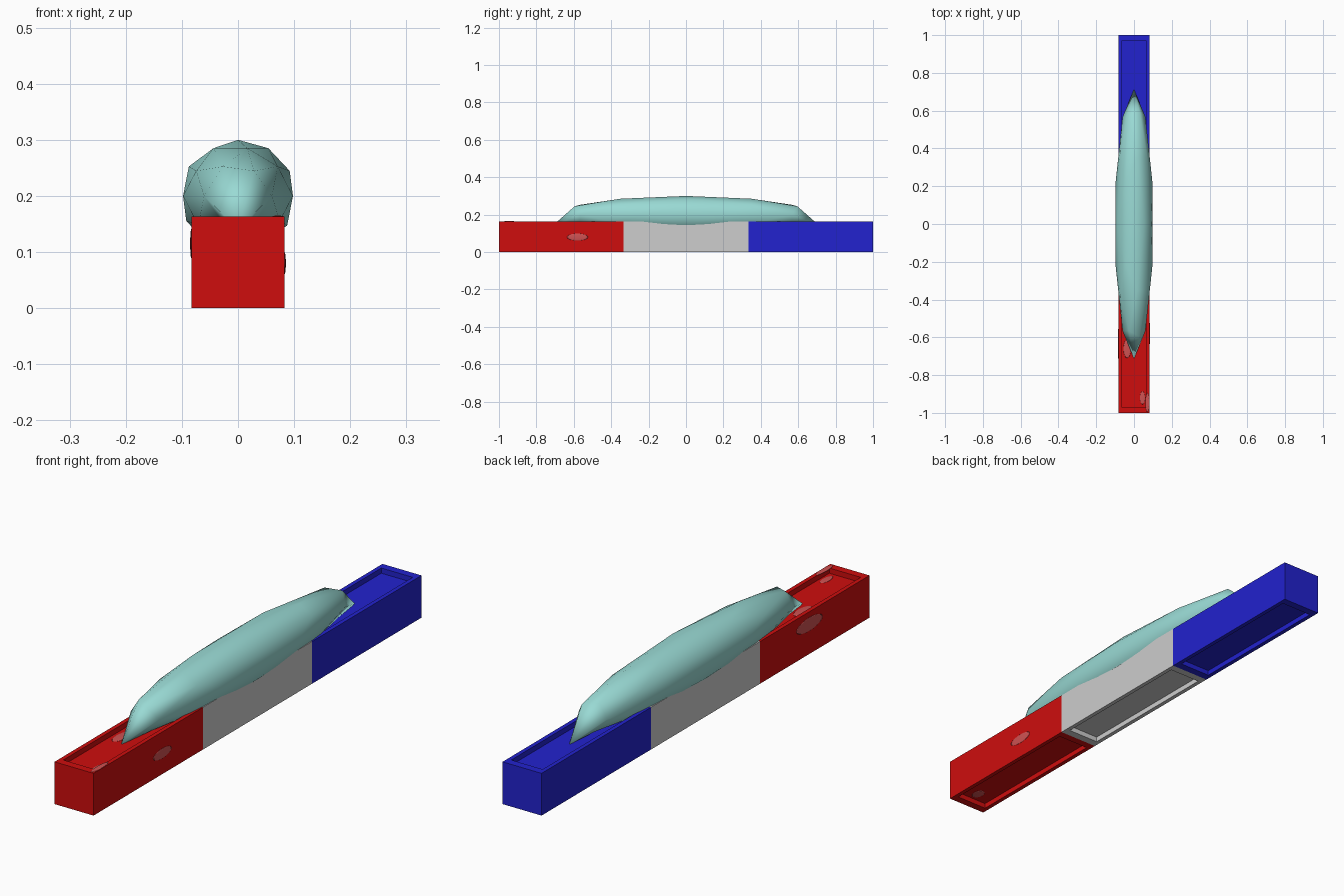
import bpy, bmesh

if "Cube" in bpy.data.objects:
    bpy.data.objects.remove(bpy.data.objects["Cube"])

W, H, L = 0.0833, 0.163, 2 / 3   # half width, height, block length
DEPTH = 0.02                     # recess depth


def material(name, rgb):
    m = bpy.data.materials.new(name)
    m.diffuse_color = (*rgb, 1)
    m.use_nodes = True
    m.node_tree.nodes["Principled BSDF"].inputs["Base Color"].default_value = m.diffuse_color
    return m


red = material("red", (0.62, 0.004, 0.004))
grey = material("light grey", (0.61, 0.61, 0.61))
blue = material("blue", (0.016, 0.016, 0.62))
teal = material("pale teal", (0.32, 0.70, 0.66))
pink = material("faded red", (0.62, 0.085, 0.085))


def finish(bm, name, mat, smooth=False):
    me = bpy.data.meshes.new(name)
    for f in bm.faces:
        f.smooth = smooth
    bm.to_mesh(me)
    bm.free()
    ob = bpy.data.objects.new(name, me)
    me.materials.append(mat)
    bpy.context.collection.objects.link(ob)
    return ob


# Block with a recessed tray in its top and bottom
def block(name, cy, mat):
    bm = bmesh.new()
    bmesh.ops.create_cube(bm, size=1)
    for v in bm.verts:
        v.co = (v.co.x * 2 * W, v.co.y * L + cy, (v.co.z + 0.5) * H)
    bm.normal_update()
    for f in [f for f in bm.faces if abs(f.normal.z) > 0.9]:
        s = f.normal.z
        bmesh.ops.inset_region(bm, faces=[f], thickness=0.023)
        for v in f.verts:
            v.co.y += -0.014 if v.co.y > cy else 0.014
        walls = bmesh.ops.extrude_discrete_faces(bm, faces=[f])["faces"][0]
        for v in walls.verts:
            v.co.z -= s * DEPTH
    return finish(bm, name, mat)


block("front_block", -L, red)
block("middle_block", 0, grey)
block("back_block", L, blue)

# Long low-poly body with its two tips drooping into the trays
bm = bmesh.new()
bmesh.ops.create_icosphere(bm, subdivisions=2, radius=1)
for v in bm.verts:
    tip = abs(v.co.y) > 0.98
    v.co = (v.co.x * 0.103, v.co.y * (0.713 if tip else 0.7),
            0.141 if tip else 0.2 + v.co.z * 0.1)
finish(bm, "long_body", teal, True)


# Faded spots: thin flattened domes on the red block
def spot(name, centre, radii):
    bm = bmesh.new()
    bmesh.ops.create_uvsphere(bm, u_segments=16, v_segments=10, radius=1)
    for v in bm.verts:
        v.co = [c + r * k for c, r, k in zip(centre, radii, v.co)]
    finish(bm, name, pink, True)


T = 0.002
spot("right_spot", (W, -0.58, 0.08), (T, 0.056, 0.019))
spot("left_spot", (-W, -0.634, 0.115), (T, 0.08, 0.026))
spot("front_spot", (0.01, -0.998, 0.046), (0.015, T, 0.015))
spot("tray_spot", (-0.036, -0.66, H - DEPTH), (0.02, 0.05, T))
spot("tray_corner_spot", (0.045, -0.92, H - DEPTH), (0.014, 0.035, T))
spot("rim_spot", (0.071, -0.945, H), (0.011, 0.05, T))
spot("under_spot", (0.0, -0.93, DEPTH), (0.02, 0.03, T))
